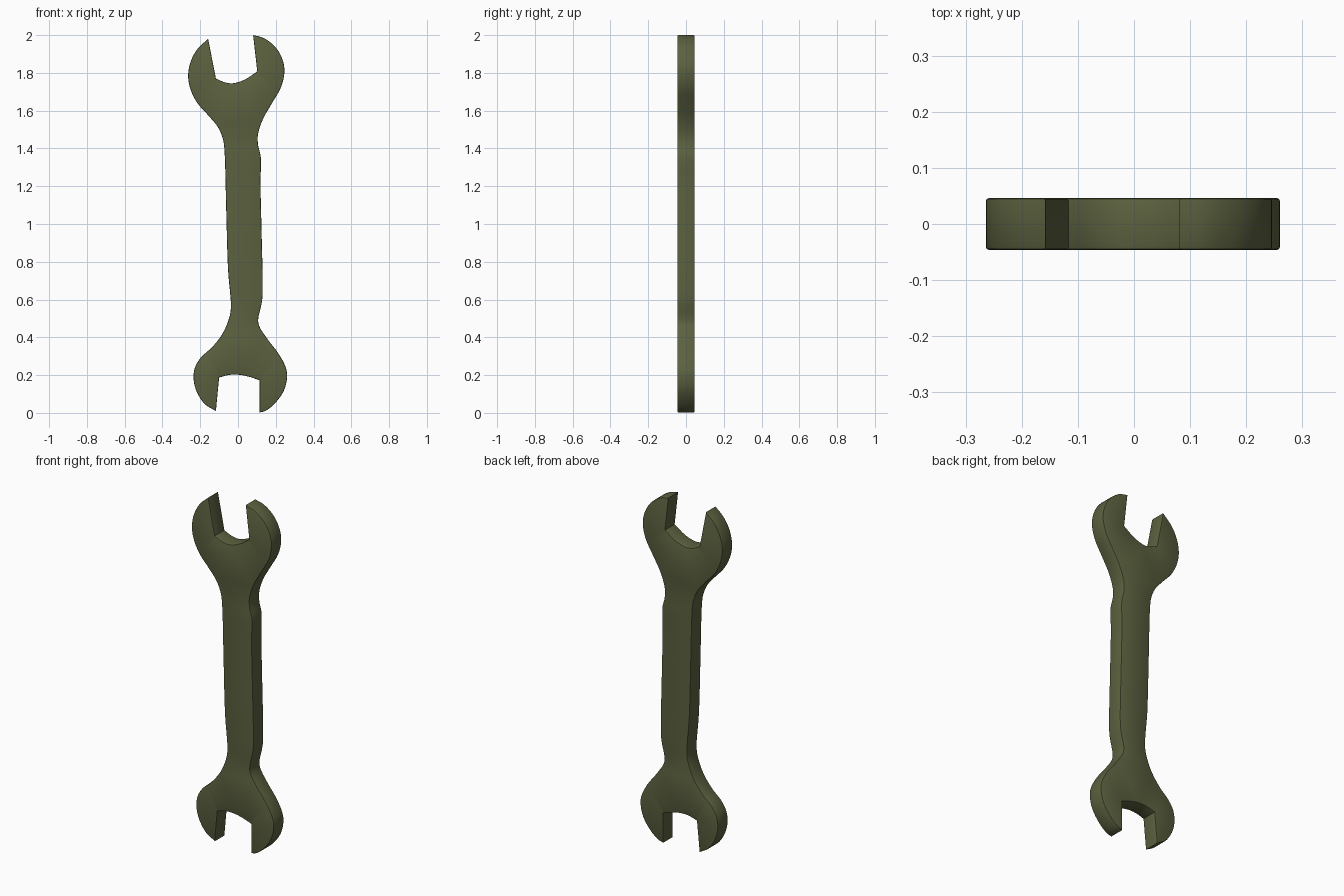
import bpy, bmesh
from mathutils import Vector

if "Cube" in bpy.data.objects:
    bpy.data.objects.remove(bpy.data.objects["Cube"])

# outline runs (x, z), clockwise from the top right jaw tip; runs meet at sharp corners
right_side = [(.08, 2.0), (.135, 1.985), (.195, 1.94), (.232, 1.88), (.246, 1.81),
              (.228, 1.725), (.18, 1.64), (.132, 1.555), (.106, 1.475), (.106, 1.42),
              (.12, 1.36), (.121, 1.29), (.119, 1.24), (.125, .95), (.131, .655), (.127, .59),
              (.107, .495), (.112, .46), (.153, .395), (.217, .31), (.253, .24),
              (.26, .19), (.243, .118), (.195, .05), (.148, .012), (.115, .002)]
bottom_jaw = [(.115, .172), (.053, .193), (-.01, .203), (-.053, .2), (-.1, .187)]
left_side = [(-.117, .01), (-.174, .045), (-.217, .108), (-.235, .177), (-.228, .24),
             (-.196, .294), (-.138, .347), (-.085, .415), (-.053, .484), (-.038, .55),
             (-.053, .76), (-.063, 1.1), (-.072, 1.395), (-.08, 1.45), (-.106, 1.512), (-.153, 1.57),
             (-.217, 1.643), (-.254, 1.72), (-.264, 1.79), (-.249, 1.865), (-.212, 1.93),
             (-.158, 1.98)]
top_jaw = [(-.117, 1.77), (-.07, 1.75), (-.028, 1.745), (.037, 1.765), (.102, 1.808)]


def smooth_run(pts, steps=4):
    """Centripetal curve through the points of one run."""
    p = [Vector(q) for q in pts]
    p = [2 * p[0] - p[1]] + p + [2 * p[-1] - p[-2]]
    out = []
    for a, b, c, d in zip(p, p[1:], p[2:], p[3:]):
        t1 = (b - a).length ** .5
        t2 = t1 + (c - b).length ** .5
        t3 = t2 + (d - c).length ** .5
        for i in range(steps):
            t = t1 + (t2 - t1) * i / steps
            a1 = a.lerp(b, t / t1)
            a2 = b.lerp(c, (t - t1) / (t2 - t1))
            a3 = c.lerp(d, (t - t2) / (t3 - t2))
            b1 = a1.lerp(a2, t / t2)
            b2 = a2.lerp(a3, (t - t1) / (t3 - t1))
            out.append(b1.lerp(b2, (t - t1) / (t2 - t1)))
    return out + [p[-2]]


outline = []
for run in (right_side, bottom_jaw, left_side, top_jaw):
    outline += smooth_run(run)

# extrude the outline into a flat bar and soften the rims of both faces
bm = bmesh.new()
front = bm.faces.new([bm.verts.new((p.x, -.046, p.y)) for p in outline])
ext = bmesh.ops.extrude_face_region(bm, geom=[front], use_keep_orig=True)
bmesh.ops.translate(bm, vec=(0, .092, 0),
                    verts=[g for g in ext["geom"] if isinstance(g, bmesh.types.BMVert)])
bmesh.ops.recalc_face_normals(bm, faces=bm.faces)
rims = [e for e in bm.edges if abs(e.verts[0].co.y - e.verts[1].co.y) < 1e-5]
bmesh.ops.bevel(bm, geom=rims, offset=.005, segments=2, profile=.5, affect='EDGES')
bmesh.ops.triangulate(bm, faces=[f for f in bm.faces if len(f.verts) > 4])
bmesh.ops.recalc_face_normals(bm, faces=bm.faces)
mesh = bpy.data.meshes.new("wrench_body")
bm.to_mesh(mesh)
bm.free()

body = bpy.data.objects.new("wrench_body", mesh)
bpy.context.collection.objects.link(body)
olive = bpy.data.materials.new("olive green")
olive.diffuse_color = (.105, .12, .05, 1)
olive.use_nodes = True
olive.node_tree.nodes["Principled BSDF"].inputs["Base Color"].default_value = olive.diffuse_color
mesh.materials.append(olive)

# smooth shading with sharp jaw corners
bpy.context.view_layer.objects.active = body
body.select_set(True)
bpy.ops.object.shade_smooth_by_angle(angle=.7)
